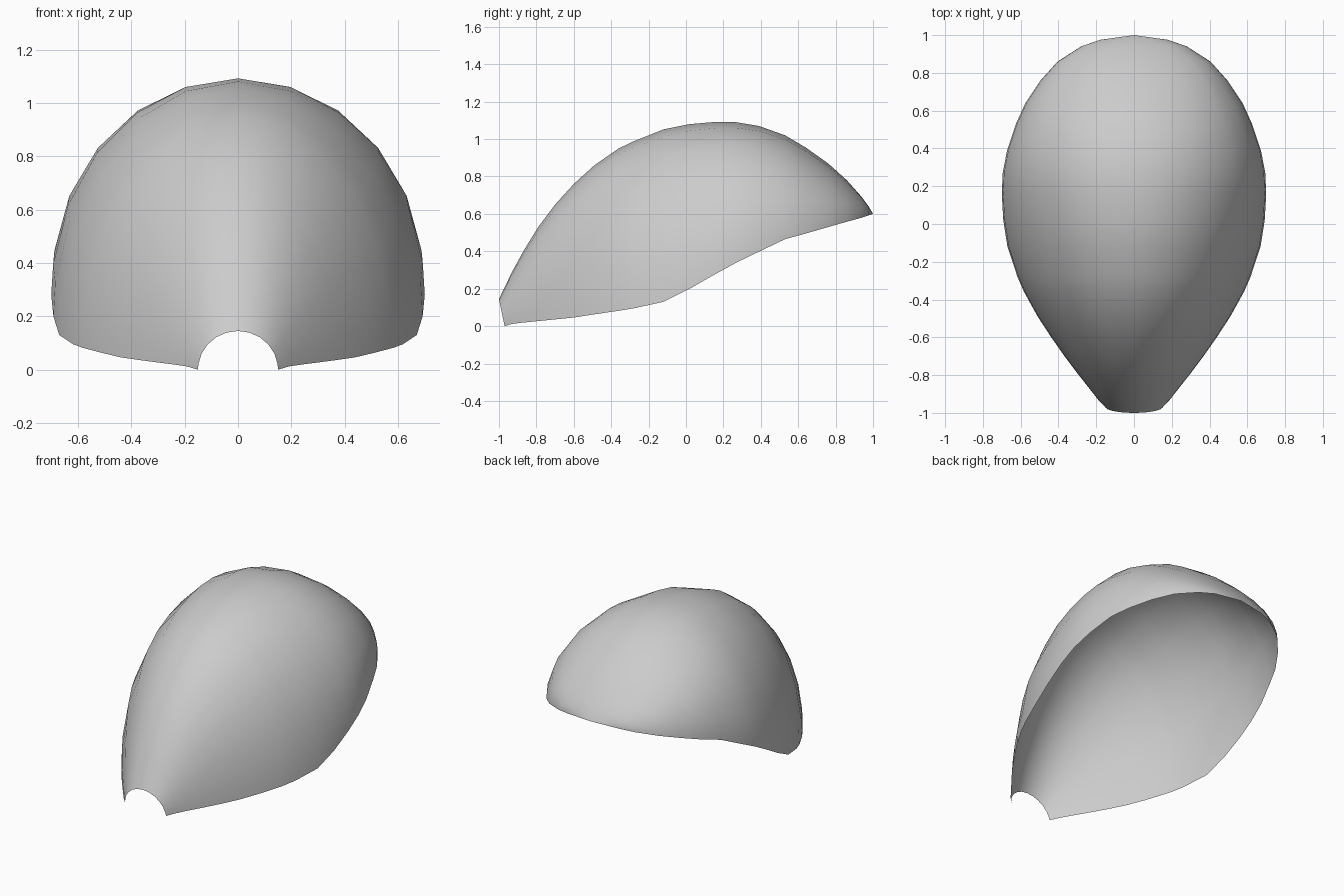
import bpy, bmesh, math

if "Cube" in bpy.data.objects:
    bpy.data.objects.remove(bpy.data.objects["Cube"])

# Stations along the shell: y, half width, crest height, rim height
STATIONS = [
    (-1.00, .150, .145, .000), (-.93, .190, .29, .012), (-.87, .237, .40, .019),
    (-.79, .300, .53, .027), (-.70, .368, .65, .036), (-.60, .438, .76, .046),
    (-.49, .510, .86, .063), (-.36, .582, .95, .082), (-.28, .617, .988, .095),
    (-.12, .670, 1.052, .13), (.02, .692, 1.08, .20), (.16, .70, 1.092, .28),
    (.27, .695, 1.09, .34), (.39, .672, 1.07, .398), (.53, .625, 1.02, .465),
    (.64, .575, .955, .495), (.76, .495, .87, .53), (.86, .405, .78, .558),
    (.94, .28, .69, .58), (.975, .18, .642, .592),
]
# Arch angles from the crest, mirrored to both sides, half step at the rim
STEP = 180 / 11
HALF = [STEP * i for i in range(1, 6)] + [90]
ANGLES = [math.radians(a) for a in [-h for h in reversed(HALF)] + [0] + HALF]

bm = bmesh.new()
rings = []
for i, (y, w, top, rim) in enumerate(STATIONS):
    ring = []
    for a in ANGLES:
        # the front opening leans slightly, the rim sitting behind the crest
        lean = .03 * (1 - math.cos(a)) if i == 0 else 0
        ring.append(bm.verts.new((w * math.sin(a), y + lean,
                                  rim + (top - rim) * math.cos(a))))
    rings.append(ring)

# Skin between neighbouring arches
for r0, r1 in zip(rings, rings[1:]):
    for j in range(len(ANGLES) - 1):
        bm.faces.new((r0[j], r0[j + 1], r1[j + 1], r1[j]))

# Pointed closure at the back
tip = bm.verts.new((0, 1, .6))
for a, b in zip(rings[-1], rings[-1][1:]):
    bm.faces.new((a, b, tip))

# Outward normals and smooth shading
bm.normal_update()
if sum(f.normal.z for f in bm.faces) < 0:
    bmesh.ops.reverse_faces(bm, faces=bm.faces[:])
for f in bm.faces:
    f.smooth = True

mesh = bpy.data.meshes.new("hood_shell")
bm.to_mesh(mesh)
bm.free()
shell = bpy.data.objects.new("hood_shell", mesh)
bpy.context.collection.objects.link(shell)
